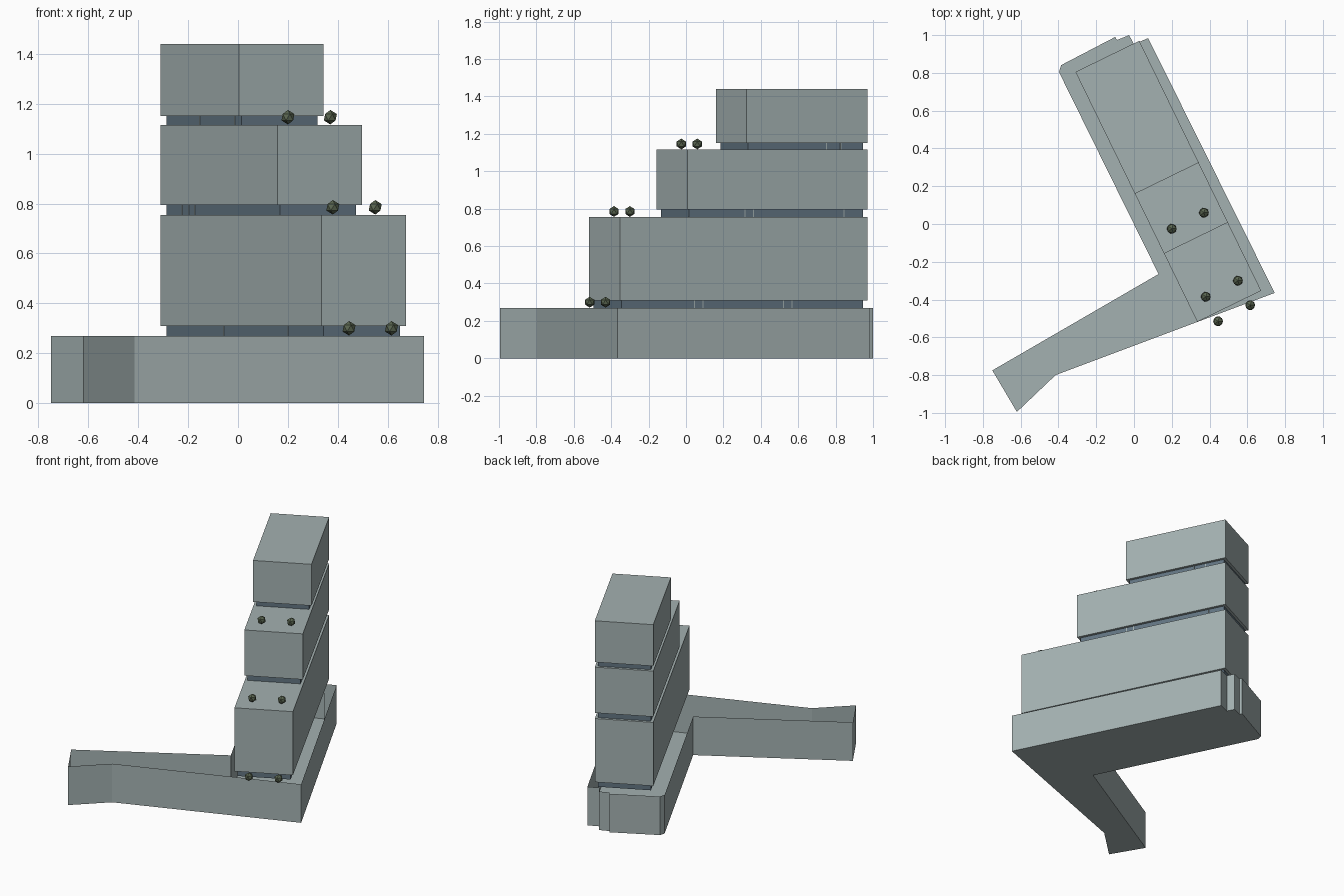
import bpy, bmesh, math
from mathutils import Vector, Matrix

cube = bpy.data.objects.get("Cube")
if cube:
    bpy.data.objects.remove(cube, do_unlink=True)


def material(name, rgb):
    m = bpy.data.materials.new(name)
    m.use_nodes = True
    color = (*rgb, 1.0)
    m.diffuse_color = color
    m.node_tree.nodes["Principled BSDF"].inputs["Base Color"].default_value = color
    return m


CONCRETE = material("pale_grey_concrete", (0.37, 0.44, 0.44))
GLASS = material("slate_blue_glass", (0.12, 0.175, 0.22))
LEAF = material("dark_olive_leaf", (0.10, 0.13, 0.08))


def finish(bm, name, mat):
    mesh = bpy.data.meshes.new(name)
    bm.to_mesh(mesh)
    bm.free()
    mesh.materials.append(mat)
    obj = bpy.data.objects.new(name, mesh)
    bpy.context.collection.objects.link(obj)
    return obj


# The tower frame: a back corner, with axes across and towards the front
ANGLE = math.radians(26)
CORNER = Vector((-0.31, 0.805, 0))
ACROSS = Vector((math.cos(ANGLE), math.sin(ANGLE), 0))
FORWARD = Vector((math.sin(ANGLE), -math.cos(ANGLE), 0))
WIDTH = 0.376
INSET = 0.018


def tower_box(name, mat, across, forward, z):
    """Box in the tower frame, given as ranges along each axis."""
    centre = (CORNER + ACROSS * sum(across) / 2 + FORWARD * sum(forward) / 2
              + Vector((0, 0, sum(z) / 2)))
    size = [r[1] - r[0] for r in (across, forward, z)]
    bm = bmesh.new()
    bmesh.ops.create_cube(bm, size=1, matrix=Matrix.LocRotScale(
        centre, Matrix.Rotation(ANGLE, 3, 'Z'), Vector(size)))
    return finish(bm, name, mat)


# Open-topped podium: a floor with upright walls
outline = [(-0.397, 0.804), (0.13, -0.265), (-0.75, -0.775), (-0.62, -0.995),
           (-0.415, -0.8), (0.745, -0.365), (0.075, 0.984), (0.0, 0.952),
           (-0.026, 1.0), (-0.09, 0.974), (-0.1, 0.99), (-0.386, 0.841)]
bm = bmesh.new()
floor = bm.faces.new([bm.verts.new((x, y, 0)) for x, y in outline])
walls = bmesh.ops.extrude_edge_only(bm, edges=floor.edges[:])
tops = [g for g in walls["geom"] if isinstance(g, bmesh.types.BMVert)]
bmesh.ops.translate(bm, verts=tops, vec=(0, 0, 0.27))
bmesh.ops.recalc_face_normals(bm, faces=bm.faces[:])
floor.normal_update()
if floor.normal.z > 0:
    bmesh.ops.reverse_faces(bm, faces=bm.faces[:])
finish(bm, "podium", CONCRETE)

# Storeys: length, glass bottom, block bottom, block top,
# then mullion distances on the right and left sides
storeys = [
    ("lower", 1.472, 0.27, 0.31, 0.755, (0.54, 1.13), (0.44, 0.49, 0.97, 1.02)),
    ("middle", 1.07, 0.755, 0.795, 1.115, (0.16, 0.22, 0.275), (0.13, 0.67, 0.72)),
    ("upper", 0.718, 1.115, 1.15, 1.44, (0.32, 0.64), (0.15, 0.235)),
]
for name, length, z0, z1, z2, right, left in storeys:
    tower_box(name + "_block", CONCRETE, (0, WIDTH), (0, length), (z1, z2))
    tower_box(name + "_window_band", GLASS, (INSET, WIDTH - INSET),
              (INSET, length - INSET), (z0, z1))
    for side, edge, marks in (("right", INSET, right),
                              ("left", WIDTH - INSET, left)):
        for i, t in enumerate(marks):
            tower_box(f"{name}_{side}_mullion_{i + 1}", CONCRETE,
                      (edge - 0.002, edge + 0.002), (t - 0.003, t + 0.003), (z0, z1))

# Pairs of small shrubs at the front of each terrace
for name, x, y, z in (("lower", 0.445, -0.515, 0.3),
                      ("middle", 0.38, -0.385, 0.785),
                      ("upper", 0.2, -0.025, 1.146)):
    for side, offset in (("right", (0, 0, 0)), ("left", (0.17, 0.085, 0))):
        bm = bmesh.new()
        bmesh.ops.create_icosphere(
            bm, subdivisions=1, radius=0.029,
            matrix=Matrix.Translation(Vector((x, y, z)) + Vector(offset)))
        finish(bm, f"{name}_{side}_shrub", LEAF)
